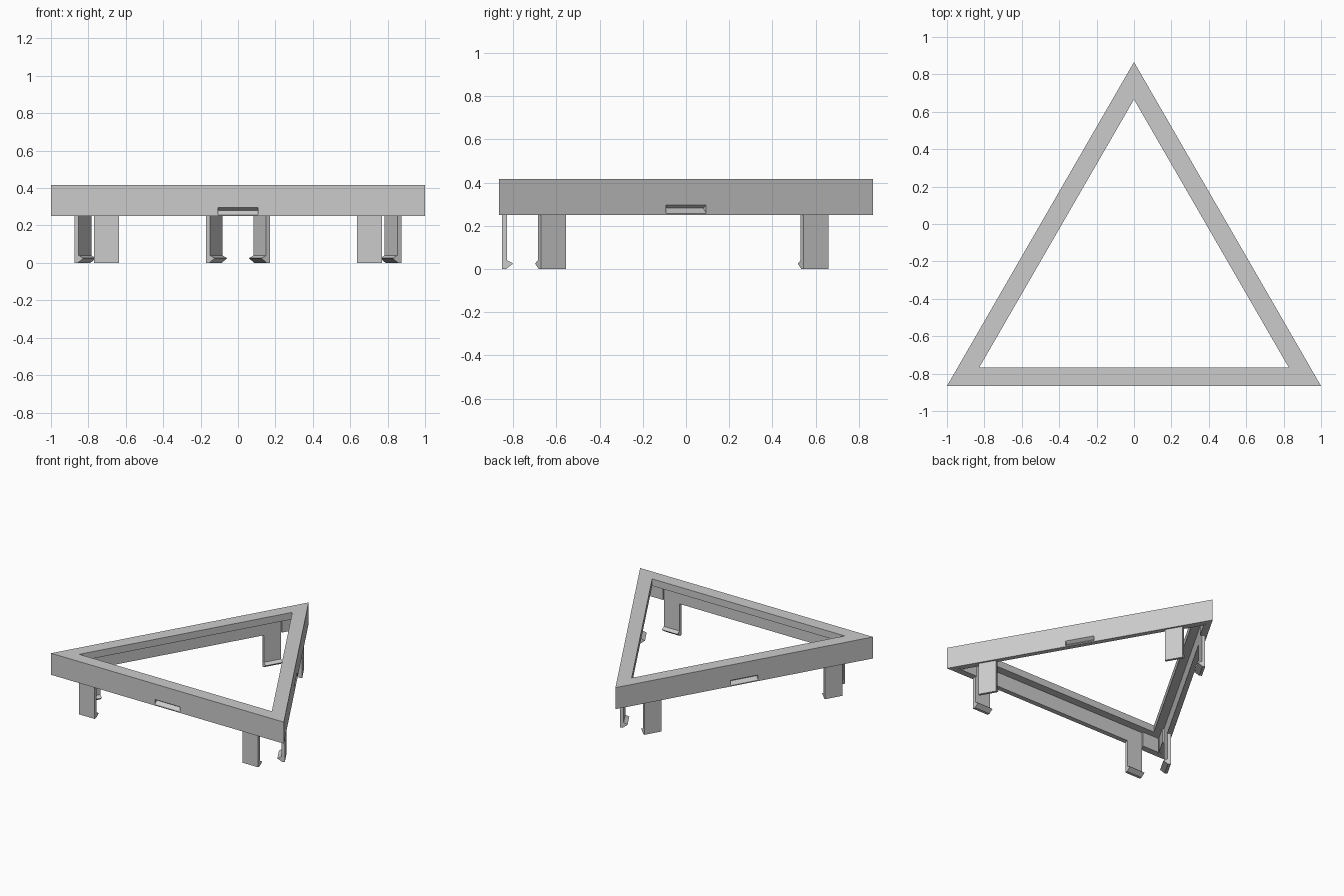
import bpy, bmesh, math
from mathutils import Matrix, Vector

cube = bpy.data.objects.get("Cube")
if cube:
    bpy.data.objects.remove(cube, do_unlink=True)

INRADIUS = 1 / math.sqrt(3)
CENTRE = Vector((0, INRADIUS - math.sqrt(3) / 2, 0))
TOP, BASE, WALL, LIP = 0.417, 0.25, 0.038, 0.1
LIP_BOTTOM = 0.363

grey = bpy.data.materials.new("light grey plastic")
grey.use_nodes = True
grey.diffuse_color = (0.6, 0.6, 0.6, 1)
grey.node_tree.nodes["Principled BSDF"].inputs["Base Color"].default_value = grey.diffuse_color


def make_object(name, bm):
    bmesh.ops.recalc_face_normals(bm, faces=bm.faces)
    mesh = bpy.data.meshes.new(name)
    bm.to_mesh(mesh)
    bm.free()
    mesh.materials.append(grey)
    obj = bpy.data.objects.new(name, mesh)
    bpy.context.collection.objects.link(obj)
    return obj


def side_prism(name, profile, x0, x1, side):
    """Extrude an (inset, height) profile along one side of the triangle."""
    bm = bmesh.new()
    face = bm.faces.new([bm.verts.new((x0, d - INRADIUS, z)) for d, z in profile])
    moved = bmesh.ops.extrude_face_region(bm, geom=[face])["geom"]
    verts = [v for v in moved if isinstance(v, bmesh.types.BMVert)]
    bmesh.ops.translate(bm, verts=verts, vec=(x1 - x0, 0, 0))
    turn = Matrix.Translation(CENTRE) @ Matrix.Rotation(side * math.tau / 3, 4, "Z")
    bmesh.ops.transform(bm, matrix=turn, verts=bm.verts)
    return make_object(name, bm)


# Triangular frame: thin outer wall with a wide top lip
frame_profile = [(0, BASE), (0, TOP), (LIP, TOP), (LIP, LIP_BOTTOM),
                 (WALL, LIP_BOTTOM), (WALL, BASE)]
bm = bmesh.new()
rings = []
for k in range(3):
    a = math.radians(90 + 120 * k)
    out = Vector((math.cos(a), math.sin(a), 0))
    rings.append([bm.verts.new(CENTRE + out * 2 * (INRADIUS - d) + Vector((0, 0, z)))
                  for d, z in frame_profile])
for k in range(3):
    r, s = rings[k], rings[(k + 1) % 3]
    for i in range(len(r)):
        j = (i + 1) % len(r)
        bm.faces.new((r[i], s[i], s[j], r[j]))
frame = make_object("triangular_frame", bm)

# Latch notch in the middle of each outer wall
notch = [(0, 0.297), (0.026, 0.281), (0, 0.257), (-0.02, 0.257), (-0.02, 0.297)]
bpy.context.view_layer.objects.active = frame
for side in range(3):
    cutter = side_prism("notch_cutter", notch, -0.108, 0.108, side)
    cutter.hide_render = True
    mod = frame.modifiers.new("notch", "BOOLEAN")
    mod.operation = "DIFFERENCE"
    mod.solver = "EXACT"
    mod.object = cutter
    bpy.ops.object.modifier_apply(modifier=mod.name)
    bpy.data.objects.remove(cutter, do_unlink=True)

# Hooked clips and corner reinforcement, two per side
clip = [(0.013, 0), (0.013, BASE), (WALL, BASE), (WALL, 0.04), (0.066, 0.025), (0.033, 0)]
pad = [(WALL, BASE), (WALL, LIP_BOTTOM), (0.05, LIP_BOTTOM), (0.05, BASE)]
for side in range(3):
    for s, label in ((1, "a"), (-1, "b")):
        side_prism(f"clip_{side + 1}{label}", clip, s * 0.635, s * 0.769, side)
        side_prism(f"corner_pad_{side + 1}{label}", pad, s * 0.769, s * 0.913, side)
